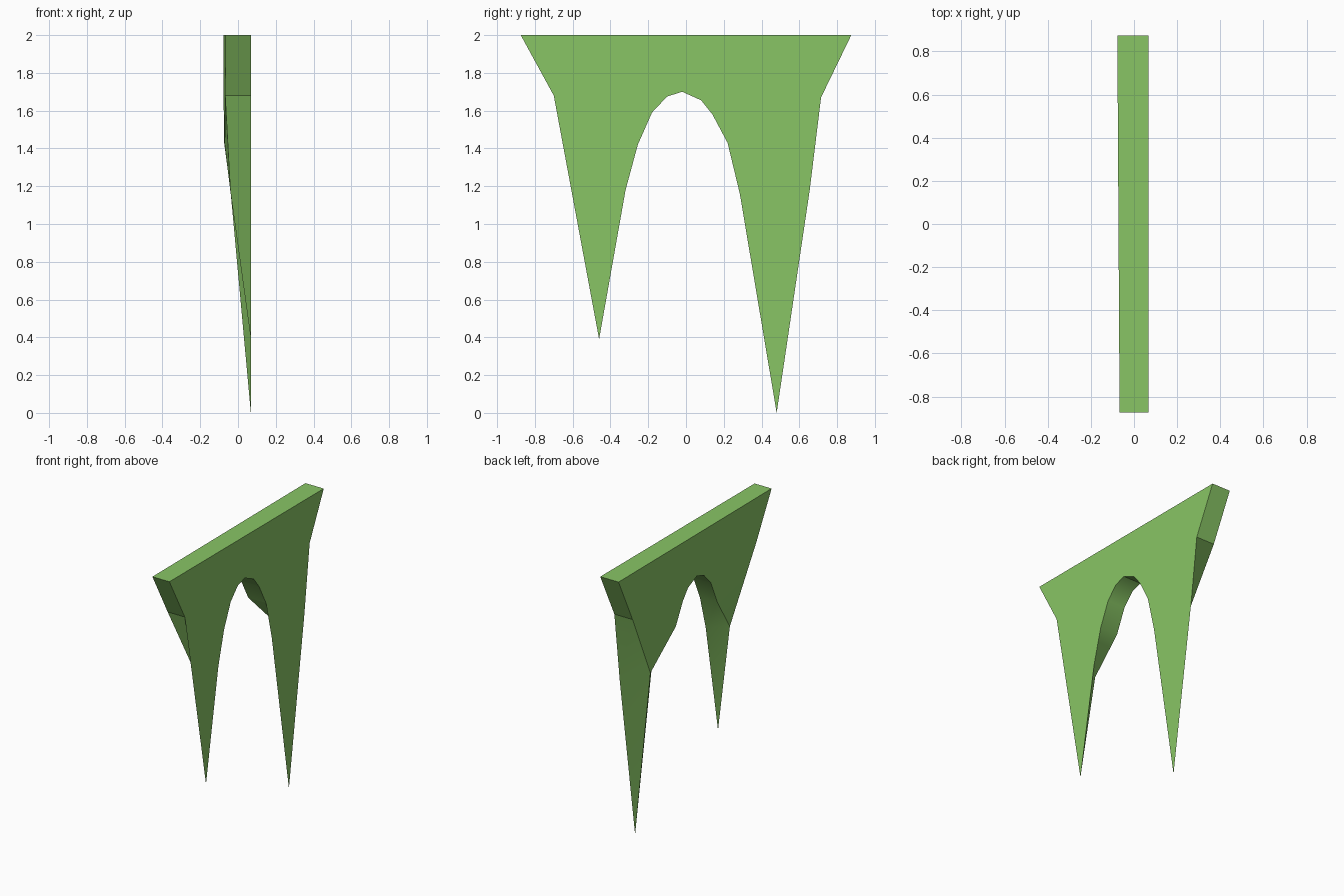
import bpy, bmesh, math

cube = bpy.data.objects.get("Cube")
if cube:
    bpy.data.objects.remove(cube, do_unlink=True)

# Moss colour
moss = bpy.data.materials.new("moss_green")
moss.use_nodes = True
colour = (0.25, 0.56, 0.13, 1)
moss.diffuse_color = colour
moss.node_tree.nodes["Principled BSDF"].inputs["Base Color"].default_value = colour

FRONT_X = 0.068

# Outline pieces as (y, z), running from the -y end to the +y end
left_edge = [(-0.875, 2), (-0.7, 1.68)]
left_leg = [(-0.46, 0.39), (-0.32, 1.18)]
arch = [(-0.255, 1.42), (-0.18, 1.59), (-0.1, 1.675), (-0.02, 1.7),
        (0.08, 1.655), (0.14, 1.58), (0.22, 1.43)]
right_leg = [(0.285, 1.16), (0.48, 0), (0.655, 1.18)]
right_edge = [(0.715, 1.67), (0.875, 2)]

bm = bmesh.new()


def face(verts):
    """Add a face, dropping repeated corners."""
    verts = list(dict.fromkeys(verts))
    if len(verts) > 2:
        bm.faces.new(verts)


def back_x(y):
    return -0.072 - 0.006 * y


def back_verts(points):
    return [bm.verts.new((back_x(y), y, z)) for y, z in points]


# Flat broad side, with both legs running down to sharp tips
outline = left_edge + left_leg + arch + right_leg + right_edge
front = [bm.verts.new((FRONT_X, y, z)) for y, z in outline]

# Opposite side: each leg gathers into one ridge point before tapering away
b_left, b_arch, b_right = map(back_verts, (left_edge, arch, right_edge))
ridge_left = bm.verts.new((-0.04, -0.44, 1.17))
ridge_right = bm.verts.new((-0.04, 0.46, 1.18))
back = (b_left + [ridge_left] * len(left_leg) + b_arch
        + [ridge_right] * len(right_leg) + b_right)

face(front)
face(b_left + b_arch + b_right)
face([b_left[-1], ridge_left, b_arch[0]])
face([b_arch[-1], ridge_right, b_right[0]])

# Rim joining both sides, including the top
for i in range(len(front)):
    j = (i + 1) % len(front)
    face([front[i], front[j], back[j], back[i]])

bmesh.ops.recalc_face_normals(bm, faces=bm.faces)
mesh = bpy.data.meshes.new("hanging_moss")
bm.to_mesh(mesh)
bm.free()
mesh.materials.append(moss)
moss_object = bpy.data.objects.new("hanging_moss", mesh)
bpy.context.collection.objects.link(moss_object)

# Soft shading with crisp edges
bpy.ops.object.select_all(action="DESELECT")
moss_object.select_set(True)
bpy.context.view_layer.objects.active = moss_object
bpy.ops.object.shade_smooth_by_angle(angle=math.radians(30))
